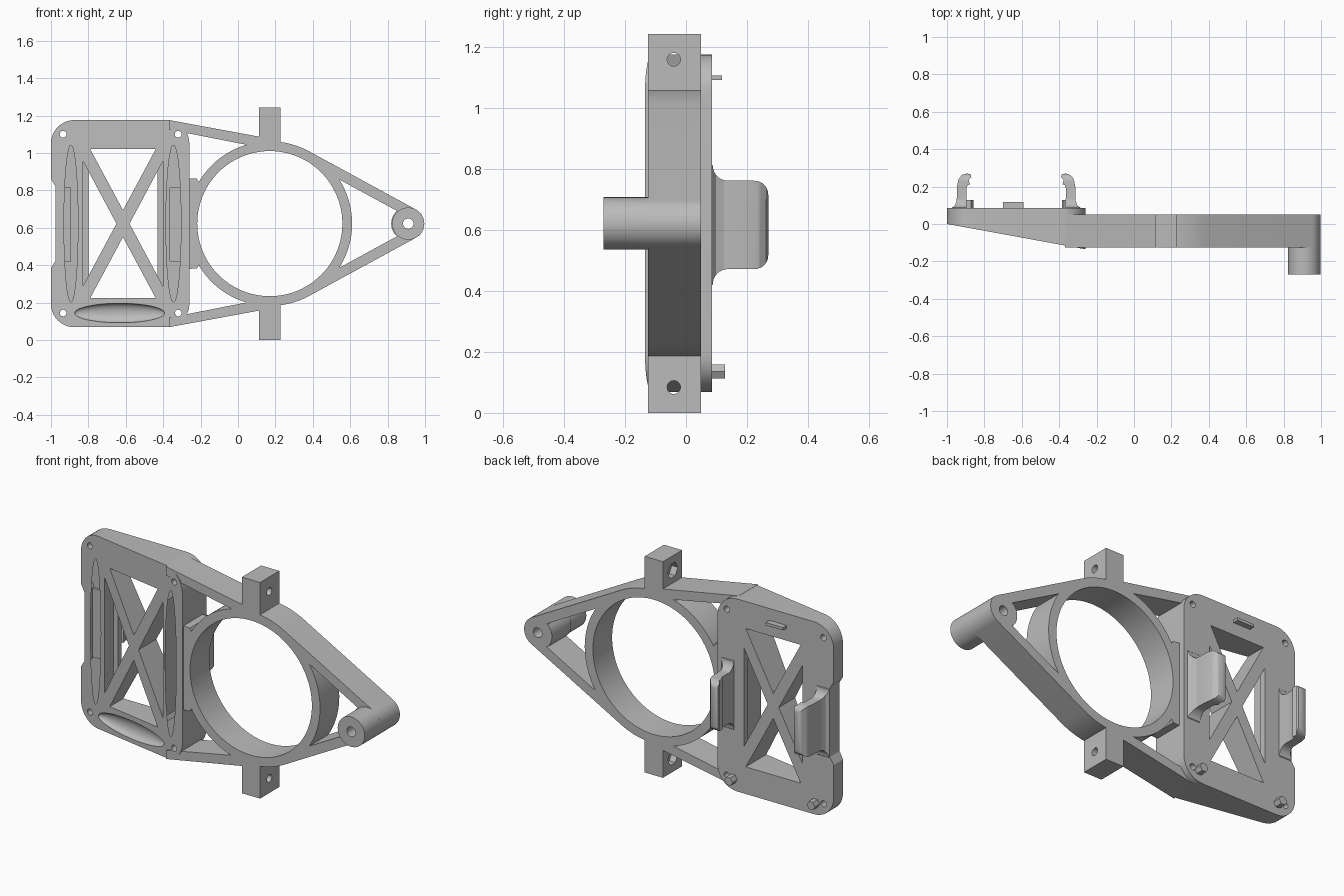
import bpy, bmesh, math
from mathutils import Matrix

cube = bpy.data.objects.get("Cube")
if cube:
    bpy.data.objects.remove(cube, do_unlink=True)

GREY = bpy.data.materials.new("matte grey")
GREY.use_nodes = True
GREY.diffuse_color = (0.5, 0.5, 0.5, 1)
GREY.node_tree.nodes["Principled BSDF"].inputs["Base Color"].default_value = (0.5, 0.5, 0.5, 1)

CZ = 0.622            # mid height, everything mirrors about it
RX, RO, RI = 0.17, 0.44, 0.388   # ring centre and radii
TX, TR = 0.91, 0.086  # tip boss centre and radius
YF, YB = -0.125, 0.05  # front and back of the ring frame


def finish(name, bm):
    bmesh.ops.recalc_face_normals(bm, faces=bm.faces)
    me = bpy.data.meshes.new(name)
    bm.to_mesh(me)
    bm.free()
    me.materials.append(GREY)
    ob = bpy.data.objects.new(name, me)
    bpy.context.collection.objects.link(ob)
    return ob


def prism(name, pts, a, b, axis="y"):
    """Extrude a 2D outline along an axis from a to b."""
    put = {"x": lambda u, v, w: (w, u, v), "y": lambda u, v, w: (u, w, v),
           "z": lambda u, v, w: (u, v, w)}[axis]
    bm = bmesh.new()
    lo = [bm.verts.new(put(u, v, a)) for u, v in pts]
    hi = [bm.verts.new(put(u, v, b)) for u, v in pts]
    bm.faces.new(lo)
    bm.faces.new(hi)
    n = len(pts)
    for i in range(n):
        j = (i + 1) % n
        bm.faces.new((lo[i], lo[j], hi[j], hi[i]))
    return finish(name, bm)


def arc(cx, cz, r, a0, a1, n):
    return [(cx + r * math.cos(math.radians(a0 + (a1 - a0) * i / n)),
             cz + r * math.sin(math.radians(a0 + (a1 - a0) * i / n))) for i in range(n + 1)]


def circle(cx, cz, r, n=48):
    return arc(cx, cz, r, 0, 360, n)[:-1]


def rect(x0, z0, x1, z1):
    return [(x0, z0), (x1, z0), (x1, z1), (x0, z1)]


def flip(pts):
    return [(x, 2 * CZ - z) for x, z in pts]


def combine(target, others, op):
    """Apply a boolean with each helper and remove the helper."""
    bpy.context.view_layer.objects.active = target
    for o in others:
        m = target.modifiers.new("cut", "BOOLEAN")
        m.operation, m.object, m.solver = op, o, "EXACT"
        bpy.ops.object.modifier_apply(modifier=m.name)
        bpy.data.objects.remove(o, do_unlink=True)


# Ring and pointed arm: hull of the ring circle and the tip circle
ang = math.degrees(math.acos((RO - TR) / (TX - RX)))
hull = arc(RX, CZ, RO, ang, 360 - ang, 72) + arc(TX, CZ, TR, -ang, ang, 24)
body = prism("bracket_body", hull, YF, YB)

# Opening between the ring and the two converging arms
ca, sa = math.cos(math.radians(ang)), math.sin(math.radians(ang))
inner = RO - 0.055
gap_x = lambda z: RX + (inner - (z - CZ) * sa) / ca
half = math.degrees(math.acos(inner / RO))
gap = arc(RX, CZ, RO, half - ang, ang - half, 24)
tipz = 0.065
gap += [(gap_x(CZ + tipz), CZ + tipz)]
gap += arc(TX, CZ, TR + 0.005, 135, 225, 10)
gap += [(gap_x(CZ + tipz), CZ - tipz)]
combine(body, [prism("gap_cutter", gap, -1, 1)], "DIFFERENCE")

# Wedge-shaped plate with rounded corners and a notch on the outer edge
R, X0, X1, Z0, Z1 = 0.125, -1.0, -0.26, 0.068, 1.176
outline = (arc(X1 - R, Z0 + R, R, -90, 0, 10) + arc(X1 - R, Z1 - R, R, 0, 90, 10)
           + arc(X0 + R, Z1 - R, R, 90, 180, 10)
           + [(X0, 0.86), (-0.975, 0.82), (-0.975, 0.424), (X0, 0.384)]
           + arc(X0 + R, Z0 + R, R, 180, 270, 10))
plate = prism("plate", outline, -0.5, 0.085)
SLOPE = 0.182
for v in plate.data.vertices:
    if v.co.y < 0:
        v.co.y = -SLOPE * (v.co.x + 1.0)

# Side arms, clamp posts, plate-to-ring bridge and tip boss
arm = [(-0.37, 1.176), (0.14, 1.082), (0.14, 1.025), (-0.37, 1.125)]
bridge = [(-0.29, 0.865), (-0.22, 0.862), (-0.19, 0.81), (-0.19, 0.434), (-0.22, 0.382), (-0.29, 0.379)]
post = rect(0.112, 1.03, 0.228, 1.244)
parts = [prism("arm", arm, YF, YB), prism("arm", flip(arm), YF, YB),
         prism("post", post, YF, YB), prism("post", flip(post), YF, YB),
         prism("bridge", bridge, YF, YB),
         prism("boss", circle(TX, CZ, TR), -0.27, YB), plate]
combine(body, parts, "UNION")

# Bore, tip hole and corner screw holes
cuts = [prism("bore", circle(RX, CZ, RI, 96), -1, 1), prism("tip_hole", circle(TX, CZ, 0.028, 24), -1, 1)]
for x in (-0.935, -0.32):
    for z in (0.144, 1.1):
        cuts.append(prism("screw_hole", circle(x, z, 0.018, 16), -1, 1))

# Cross clamp holes with hexagonal nut pockets
for z in (0.084, 1.16):
    cuts.append(prism("clamp_hole", circle(-0.04, z, 0.022, 20), 0, 0.4, "x"))
    cuts.append(prism("nut_pocket", circle(-0.04, z, 0.045, 6), 0.0, 0.15, "x"))

# Four triangular openings that leave a diagonal cross
WX, K = -0.615, 1.87
top = [(WX, CZ + 0.072), (WX + 0.175, CZ + 0.398), (WX - 0.175, CZ + 0.398)]
cuts += [prism("window", top, -1, 1), prism("window", flip(top), -1, 1)]
for s in (-1, 1):
    for reach, back in ((0.185, 1), (0.213, 0.05)):
        h = (reach - 0.035) * K
        cuts.append(prism("window", [(WX + s * 0.035, CZ), (WX + s * reach, CZ + h),
                                     (WX + s * reach, CZ - h)], -1, back))

# Shallow elliptical dishes on the sloped front
for x, z, rx, rz in ((-0.893, CZ, 0.038, 0.42), (-0.345, CZ, 0.041, 0.42),
                     (-0.633, 1.1, 0.245, 0.052), (-0.633, 0.144, 0.245, 0.052)):
    bm = bmesh.new()
    bmesh.ops.create_uvsphere(bm, u_segments=40, v_segments=20, radius=1)
    bm.transform(Matrix.Translation((x, -SLOPE * (x + 1), z))
                 @ Matrix.Rotation(-math.atan(SLOPE), 4, "Z")
                 @ Matrix.Diagonal((rx, 0.035, rz, 1)))
    cuts.append(finish("dish", bm))
combine(body, cuts, "DIFFERENCE")

# Hooked spring clips on the back, trimmed to a rounded flared silhouette
hook = [(-0.975, 0.07), (-0.975, 0.086), (-0.958, 0.098), (-0.948, 0.125), (-0.946, 0.2),
        (-0.938, 0.24), (-0.92, 0.262), (-0.895, 0.27), (-0.872, 0.265), (-0.87, 0.25),
        (-0.884, 0.238), (-0.878, 0.212), (-0.89, 0.208), (-0.896, 0.19), (-0.894, 0.07)]
side = ([(0.06, 0.815), (0.085, 0.815)] + arc(0.138, 0.812, 0.05, 180, 270, 8)
        + arc(0.225, 0.717, 0.045, 90, 0, 8))
side = side + [(y, 2 * 0.617 - z) for y, z in reversed(side)]
for name, s in (("right_clip", 1), ("left_clip", -1)):
    pts = [(-0.63 + s * (x + 0.63), y) for x, y in hook]
    clip = prism(name, pts, 0.4, 0.84, "z")
    combine(clip, [prism("clip_trim", side, -2, 2, "x")], "INTERSECT")

# Small locating pegs and the top tab on the back
prism("top_tab", rect(-0.7, 1.092, -0.59, 1.108), 0.07, 0.118)
for name, x in (("right_peg", -0.885), ("left_peg", -0.36)):
    prism(name, circle(x, 0.136, 0.026, 6), 0.07, 0.128)

for ob in bpy.context.scene.objects:
    if ob.type == "MESH":
        bpy.ops.object.select_all(action="DESELECT")
        ob.select_set(True)
        bpy.context.view_layer.objects.active = ob
        bpy.ops.object.shade_smooth_by_angle(angle=math.radians(30))
